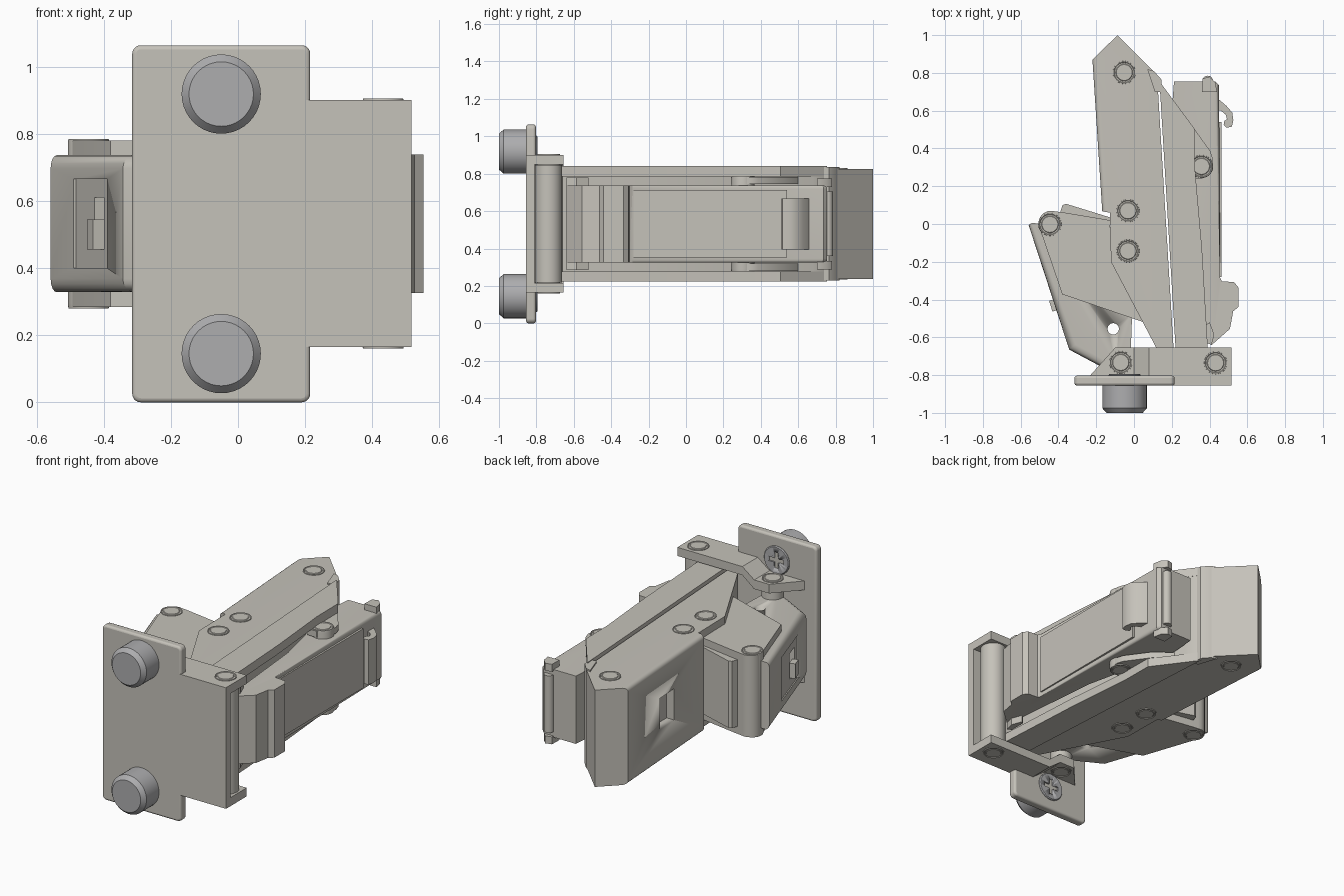
import bpy, bmesh, math
from mathutils import Matrix, Vector

if "Cube" in bpy.data.objects:
    bpy.data.objects.remove(bpy.data.objects["Cube"])

ZC = 0.532  # mirror plane height of the mechanism


def material(name, col):
    m = bpy.data.materials.new(name)
    m.diffuse_color = (*col, 1)
    m.use_nodes = True
    m.node_tree.nodes["Principled BSDF"].inputs["Base Color"].default_value = m.diffuse_color
    return m


BODY = material("satin_nickel", (0.56, 0.54, 0.49))
STEEL = material("screw_steel", (0.42, 0.42, 0.43))


def finish(bm, name, mat=BODY):
    bmesh.ops.recalc_face_normals(bm, faces=bm.faces)
    me = bpy.data.meshes.new(name)
    bm.to_mesh(me)
    bm.free()
    ob = bpy.data.objects.new(name, me)
    bpy.context.collection.objects.link(ob)
    me.materials.append(mat)
    bpy.ops.object.select_all(action='DESELECT')
    ob.select_set(True)
    bpy.context.view_layer.objects.active = ob
    bpy.ops.object.shade_smooth_by_angle(angle=math.radians(35))
    return ob


def prism(name, pts, a, b, axis='z', round_sides=(), r=0.02, bevel=0, mat=BODY):
    """Extrude an outline along an axis; round the rims of chosen sides."""
    bm = bmesh.new()
    put = {'z': lambda p, h: (p[0], p[1], h), 'y': lambda p, h: (p[0], h, p[1])}[axis]
    lo = [bm.verts.new(put(p, a)) for p in pts]
    hi = [bm.verts.new(put(p, b)) for p in pts]
    bm.faces.new(lo)
    bm.faces.new(hi)
    n = len(pts)
    for i in range(n):
        j = (i + 1) % n
        bm.faces.new((lo[i], lo[j], hi[j], hi[i]))
    rims = [bm.edges.get((s[i], s[(i + 1) % n])) for i in round_sides for s in (lo, hi)]
    if rims:
        bmesh.ops.recalc_face_normals(bm, faces=bm.faces)
        bmesh.ops.bevel(bm, geom=rims, offset=r, segments=4, profile=0.5, affect='EDGES')
    ob = finish(bm, name, mat)
    if bevel:
        m = ob.modifiers.new("edge", 'BEVEL')
        m.width, m.segments, m.angle_limit = bevel, 3, math.radians(40)
    return ob


def sym(name, pts, z1, **k):
    return prism(name, pts, 2 * ZC - z1, z1, **k)


def pair(name, pts, z0, z1, **k):
    prism(name + "_top", pts, z0, z1, **k)
    prism(name + "_bottom", pts, 2 * ZC - z1, 2 * ZC - z0, **k)


def lathe(name, prof, origin, axis='z', mat=BODY, seg=40):
    """Revolve (radius, height) points around an axis."""
    bm = bmesh.new()
    vs = [bm.verts.new((r, 0, h)) for r, h in prof]
    es = [bm.edges.new(p) for p in zip(vs, vs[1:])]
    bmesh.ops.spin(bm, geom=vs + es, axis=(0, 0, 1), cent=(0, 0, 0),
                   angle=2 * math.pi, steps=seg)
    bmesh.ops.remove_doubles(bm, verts=bm.verts, dist=1e-5)
    rot = Matrix.Rotation(-math.pi / 2, 4, 'X') if axis == 'y' else Matrix()
    bm.transform(Matrix.Translation(origin) @ rot)
    return finish(bm, name, mat)


def rod(name, x, y, r, z1):
    h = z1 - ZC
    return lathe(name, [(0, -h), (r, -h), (r, h), (0, h)], (x, y, ZC))


def pin(name, x, y, z1):
    h = z1 - ZC
    up = [(0, h + .004), (.042, h + .004), (.045, h + .001), (.052, h + .001),
          (.055, h + .004), (.06, h + .004), (.062, h - .01)]
    return lathe(name, [(r, -z) for r, z in up] + up[::-1], (x, y, ZC))


def box(name, c, s, rot=0, mat=BODY):
    bm = bmesh.new()
    bmesh.ops.create_cube(bm, size=1)
    bm.transform(Matrix.Translation(c) @ Matrix.Rotation(rot, 4, 'Z')
                 @ Matrix.Diagonal((*s, 1)))
    return finish(bm, name, mat)


def cut(ob, *cutters):
    for c in cutters:
        m = ob.modifiers.new("cut", 'BOOLEAN')
        m.operation, m.object, m.solver = 'DIFFERENCE', c, 'EXACT'
        bpy.context.view_layer.objects.active = ob
        bpy.ops.object.modifier_apply(modifier=m.name)
        bpy.data.objects.remove(c)


def rounded(x0, x1, z0, z1, r):
    pts = []
    for k, (cx, cz) in enumerate([(x1 - r, z1 - r), (x0 + r, z1 - r), (x0 + r, z0 + r), (x1 - r, z0 + r)]):
        for t in range(6):
            a = math.pi / 2 * (k + t / 5)
            pts.append((cx + r * math.cos(a), cz + r * math.sin(a)))
    return pts


# mounting plate and bracket
plate = rounded(-.315, .215, 0, 1.063, .025)
prism("mounting_plate", plate, -.855, -.803, 'y', bevel=.012)
prism("bracket_back", [(.1, .165), (.517, .165), (.517, .9), (.1, .9)], -.855, -.81, 'y')
pair("bracket_flange", [(.08, -.85), (.517, -.85), (.517, -.655), (.08, -.655)], .848, .9)
pair("bracket_ear", [(-.235, -.805), (-.1, -.655), (.005, -.655), (.005, -.805)], .785, .84)
for s, nm in ((1, "top"), (-1, "bottom")):
    ramp = [(0, .785), (0, .84), (.08, .9), (.08, .848)]
    prism("bracket_ramp_" + nm, [(x, ZC + s * (z - ZC)) for x, z in ramp], -.805, -.655, 'y')
rod("bracket_sleeve", .435, -.735, .072, .846)
rod("ear_sleeve", -.07, -.735, .06, .785)

# screws with cross-slotted ends
for z, nm in ((.145, "lower"), (.918, "upper")):
    lathe("screw_" + nm, [(0, -1), (.096, -1), (.118, -.975), (.118, -.85), (0, -.85)],
          (-.05, 0, z), 'y', STEEL)
    end = lathe("screw_end_" + nm, [(0, -.85), (.085, -.85), (.085, -.8), (.08, -.794), (0, -.794)],
                (-.05, 0, z), 'y', STEEL)
    cut(end, box("c", (-.05, -.79, z), (.1, .04, .026)), box("c", (-.05, -.79, z), (.026, .04, .1)))

# inner arm with rectangular window
inner = sym("inner_arm", [(-.22, .87), (-.087, 1), (.122, .79), (.212, -.7), (.142, -.7), (.115, -.65),
                          (-.122, -.2), (-.127, .06), (-.168, .067)], .826, round_sides=(8,), r=.025)
cut(inner, box("c", (-.2, .46, ZC), (.12, .15, .19)))

# outer arm: channel of two cheeks and a web
edge = [(.135, .755), (.32, .505), (.322, .3), (.36, -.13), (.392, -.68), (.45, -.7), (.43, -.79), (.225, -.74)]
pair("outer_arm_cheek", edge, .786, .84)
sym("outer_arm_web", [(.137, .75), (.19, .68), (.29, -.66), (.4, -.68), (.4, -.78), (.225, -.74)], .80)
sym("arm_end_lip", [(.07, .82), (.105, .81), (.145, .765), (.15, .7), (.11, .7)], .835)
pair("outer_arm_tab", [(.2, .6), (.3, .53), (.405, .385), (.417, .345), (.41, .29), (.36, .24), (.3, .24)],
     .745, .783)

# swinging link on the left
arc = [(-.44 + .065 * math.cos(a), .065 * math.sin(a) + .005)
       for a in [math.radians(75 + 125 * t / 8) for t in range(9)]]
sym("link", arc + [(-.38, -.372), (.052, -.52), (-.12, -.2), (-.127, .02), (-.365, .06)], .78)
sym("link_lip", [(-.127, .015), (-.127, .035), (-.36, .107), (-.378, .1), (-.395, .05), (-.36, .04)], .735)

# left cover with rounded rims, panel, slot and clip
cover = sym("left_cover", [(-.54, .005), (-.558, -.005), (-.343, -.665), (-.18, -.752), (-.02, -.752),
                           (-.01, -.48), (-.45, .0)], .736, round_sides=(1, 2), r=.04)
ang = math.atan2(-.66, .215)
cut(cover, box("c", (-.44, -.368, ZC), (.32, .014, .265), ang),
    box("c", (-.42, -.43, ZC), (.09, .1, .155), ang))
hole = rod("c", -.11, -.555, .03, .9)
cut(cover, hole)
box("catch_clip", (-.424, -.43, .50), (.06, .035, .09), ang)

# right cover with bumper ridge
sym("right_cover", [(.212, .755), (.43, .755), (.45, .735), (.456, -.285), (.465, -.303), (.53, -.308),
                    (.552, -.335), (.552, -.44), (.525, -.462), (.508, -.555), (.412, -.64), (.39, -.6),
                    (.335, 0), (.2, .6)], .738, round_sides=(1, 2), r=.02)
box("cover_panel", (.456, .13, ZC), (.016, .82, .36))
pair("cover_foot", [(.385, -.53), (.40, -.52), (.425, -.585), (.41, -.64), (.385, -.63)], .73, .78)

# end bar and curled hook
rod("end_bar", .39, .757, .028, .705)
pair("end_bar_cap", [(.36, .7), (.362, .77), (.40, .78), (.43, .75), (.44, .7)], .73, .775)
hook = [(.44, .665), (.455, .655), (.49, .625), (.52, .59), (.526, .55), (.518, .515), (.49, .51),
        (.475, .525), (.478, .545), (.492, .555), (.485, .58), (.46, .6), (.44, .6)]
sym("cover_hook", hook, .668)

# pivot pins
rod("tab_pivot", .357, .305, .058, .785)
for i, (x, y, z) in enumerate([(-.052, .802, .826), (-.032, .07, .826), (-.032, -.143, .826), (-.445, -.002, .78),
                               (-.07, -.733, .84), (.432, -.735, .9), (.357, .305, .784)]):
    pin(f"pivot_pin_{i + 1}", x, y, z)
